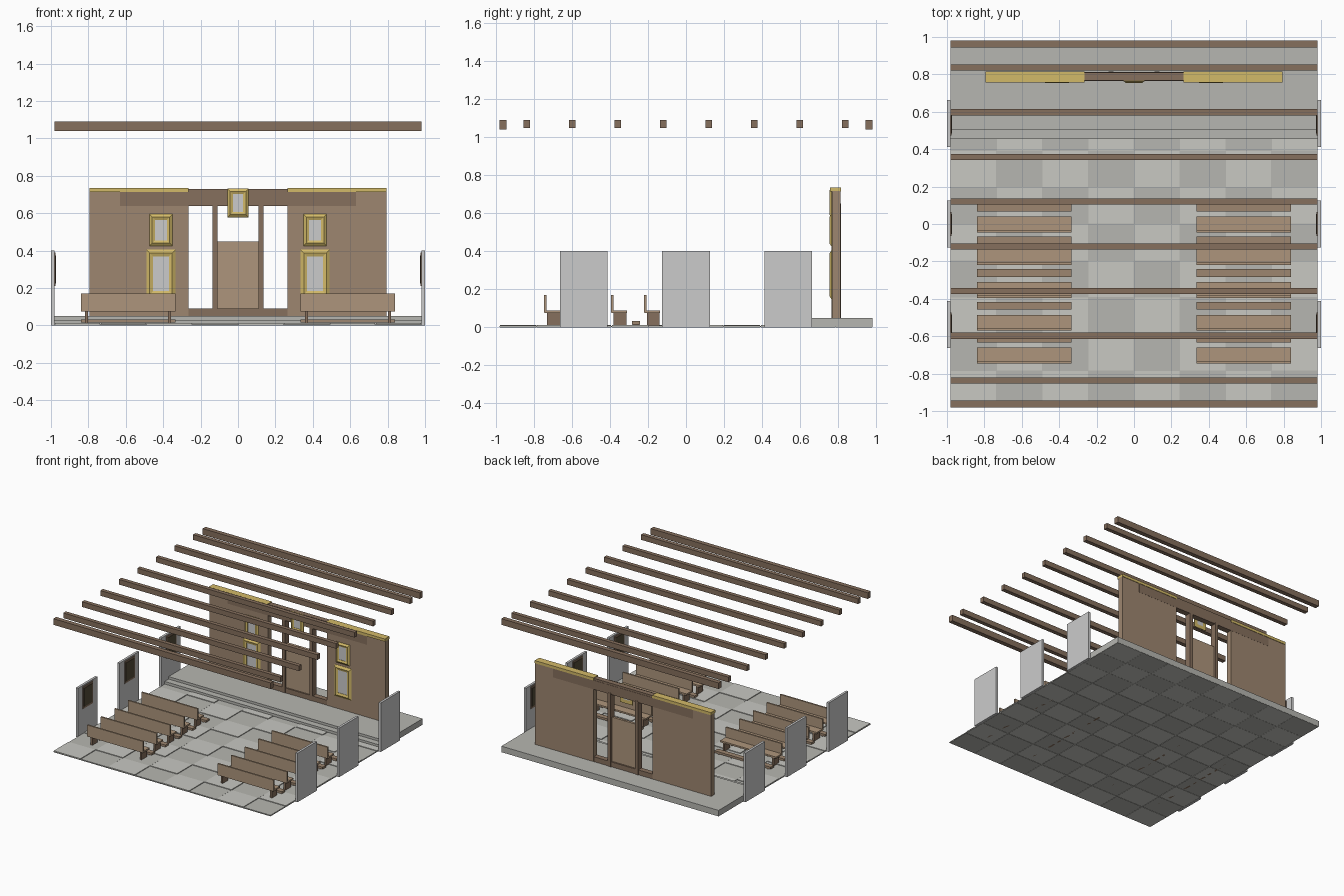
import bpy, bmesh

if "Cube" in bpy.data.objects:
    bpy.data.objects.remove(bpy.data.objects["Cube"])


def material(name, rgb):
    m = bpy.data.materials.new(name)
    m.diffuse_color = (*rgb, 1)
    m.use_nodes = True
    m.node_tree.nodes["Principled BSDF"].inputs["Base Color"].default_value = m.diffuse_color
    return m


WALL = material("wall_wood", (0.34, 0.24, 0.16))
SEAT = material("seat_wood", (0.42, 0.30, 0.20))
DARK = material("dark_wood", (0.24, 0.16, 0.11))
GOLD = material("gilt", (0.65, 0.49, 0.14))
PICTURE = material("dark_picture", (0.09, 0.07, 0.04))
STONE_A = material("light_stone", (0.58, 0.58, 0.54))
STONE_B = material("grey_stone", (0.47, 0.47, 0.44))


def make_object(name, bm, mat=None):
    bmesh.ops.recalc_face_normals(bm, faces=bm.faces)
    me = bpy.data.meshes.new(name)
    bm.to_mesh(me)
    bm.free()
    if mat:
        me.materials.append(mat)
    ob = bpy.data.objects.new(name, me)
    bpy.context.collection.objects.link(ob)
    return ob


def add_box(bm, x, y, z):
    vs = bmesh.ops.create_cube(bm, size=1)["verts"]
    for v in vs:
        for i, (a, b) in enumerate((x, y, z)):
            v.co[i] = (a + b) / 2 + v.co[i] * (b - a)


def box(name, x, y, z, mat=None):
    bm = bmesh.new()
    add_box(bm, x, y, z)
    return make_object(name, bm, mat)


def span(s, a, b):
    return tuple(sorted((s * a, s * b)))


def picture(name, cx, cz, w, h, border):
    # bevelled gilt frame: rectangular loops joined back-to-front-to-inside
    loops = []
    bm = bmesh.new()
    for inset, y in ((0, 0.768), (0, 0.764), (border * 0.5, 0.753), (border, 0.759), (border, 0.768)):
        a, b = w / 2 - inset, h / 2 - inset
        loops.append([bm.verts.new((cx + sx * a, y, cz + sz * b))
                      for sx, sz in ((-1, -1), (1, -1), (1, 1), (-1, 1))])
    for k in range(5):
        p, q = loops[k], loops[(k + 1) % 5]
        for i in range(4):
            j = (i + 1) % 4
            bm.faces.new((p[i], p[j], q[j], q[i]))
    make_object(name + "_frame", bm, GOLD)
    a, b = w / 2 - border, h / 2 - border
    box(name + "_panel", (cx - a, cx + a), (0.762, 0.768), (cz - b, cz + b))


# floor: checkerboard slabs of two slightly different heights
for parity, mat, top in ((0, STONE_A, 0.012), (1, STONE_B, 0.009)):
    bm = bmesh.new()
    for i in range(8):
        for j in range(10):
            if (i + j) % 2 == parity:
                x, y, g = -0.98 + i * 0.245, -0.98 + j * 0.196, 0.002
                add_box(bm, (x + g, x + 0.245 - g), (y + g, y + 0.196 - g), (0, top))
    make_object("floor_tiles_light" if parity == 0 else "floor_tiles_grey", bm, mat)
box("floor_joints", (-0.98, 0.98), (-0.98, 0.98), (0.002, 0.006), STONE_B)

# raised platform and step
box("platform_step", (-0.98, 0.98), (0.454, 0.51), (0.003, 0.03), STONE_B)
box("platform", (-0.98, 0.98), (0.505, 0.98), (0.001, 0.05), STONE_B)

# roof beams
for y in (-0.962, 0.962):
    box("end_beam", (-0.98, 0.98), (y - 0.0185, y + 0.0185), (1.04, 1.09), DARK)
for k in range(8):
    y = -0.836 + k * 1.672 / 7
    box("rafter", (-0.98, 0.98), (y - 0.0165, y + 0.0165), (1.046, 1.088), DARK)

# mirrored parts on both sides of the aisle
for s in (-1, 1):
    # side wall panels with a picture on the inner face
    for y in (-0.537, 0, 0.537):
        box("side_panel", span(s, 0.981, 1.0), (y - 0.125, y + 0.125), (0, 0.4))
        box("side_picture_frame", span(s, 0.976, 0.984), (y - 0.065, y + 0.065), (0.21, 0.39), DARK)
        box("side_picture", span(s, 0.973, 0.98), (y - 0.053, y + 0.053), (0.225, 0.375), PICTURE)

    # pews with kneelers
    for k in range(5):
        c = -0.175 * k
        X = span(s, 0.335, 0.84)
        box("pew_seat", X, (c - 0.042, c + 0.039), (0.075, 0.088), SEAT)
        box("pew_back", X, (c - 0.045, c - 0.032), (0.078, 0.17), SEAT)
        for lx in (0.358, 0.802):
            box("pew_leg", span(s, lx, lx + 0.016), (c - 0.031, c + 0.037), (0, 0.077), DARK)
        box("kneeler", X, (c + 0.067, c + 0.109), (0.015, 0.032), WALL)
        for lx in (0.358, 0.802):
            box("kneeler_foot", span(s, lx, lx + 0.016), (c + 0.07, c + 0.106), (0, 0.017), DARK)

    # screen wall, cornice, door posts and door leaves
    box("screen_wall", span(s, 0.265, 0.795), (0.766, 0.811), (0.045, 0.715), WALL)
    box("cornice", span(s, 0.265, 0.795), (0.757, 0.815), (0.713, 0.735), GOLD)
    box("door_post", span(s, 0.11, 0.137), (0.764, 0.815), (0.05, 0.65), DARK)
    box("door_leaf", span(s, 0.001, 0.111), (0.778, 0.798), (0.085, 0.45), SEAT)

    # framed pictures on the screen
    picture("lower_picture", s * 0.412, 0.276, 0.156, 0.258, 0.036)
    picture("upper_picture", s * 0.412, 0.51, 0.124, 0.17, 0.03)

# lintel, sill and central picture
box("lintel", (-0.63, 0.63), (0.765, 0.812), (0.64, 0.714), DARK)
box("lintel_cap", (-0.266, 0.266), (0.768, 0.81), (0.71, 0.73), DARK)
box("sill", (-0.266, 0.266), (0.767, 0.81), (0.045, 0.09), DARK)
picture("central_picture", 0, 0.655, 0.112, 0.154, 0.029)
